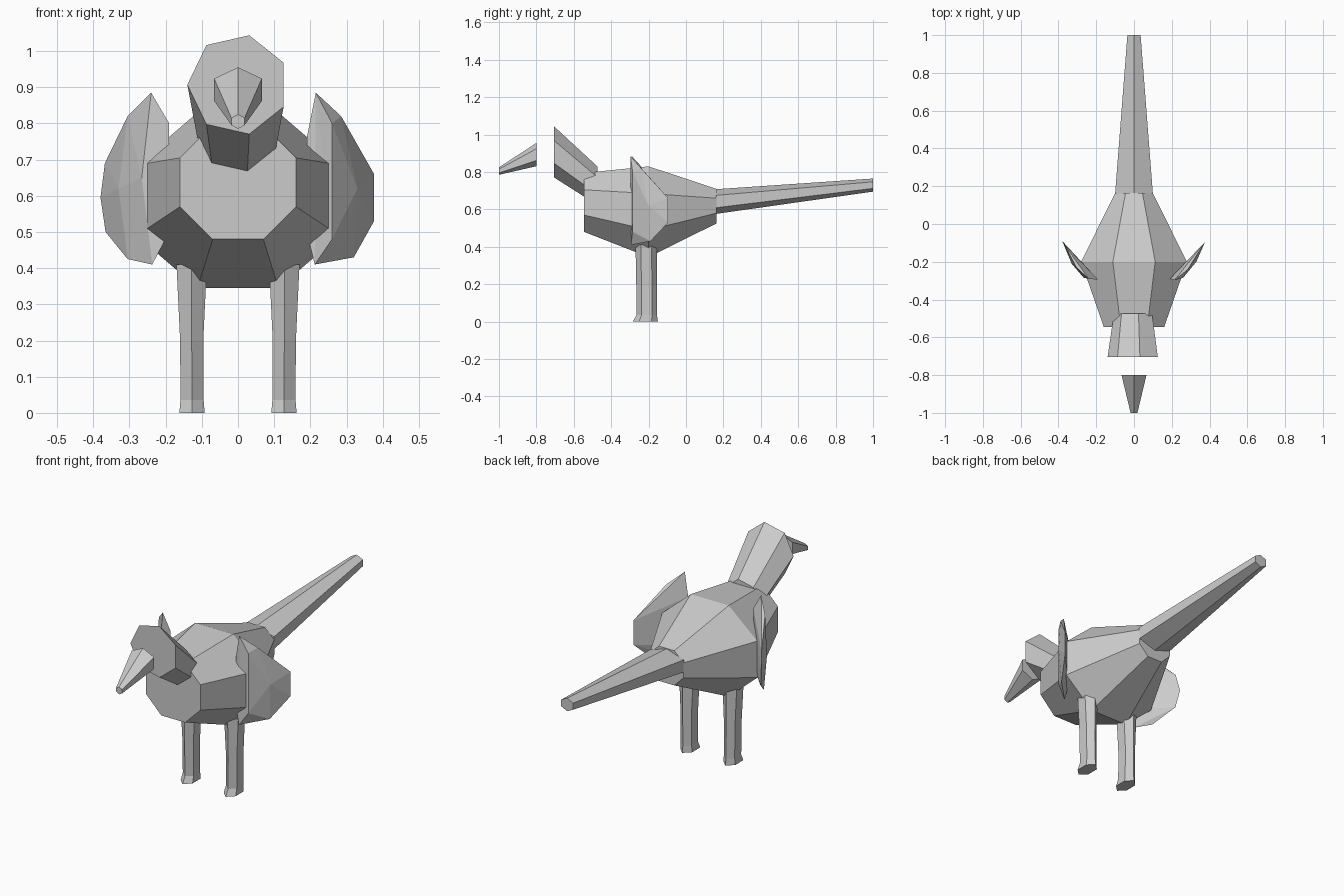
import bpy, bmesh
from math import cos, sin, pi

cube = bpy.data.objects.get("Cube")
if cube:
    bpy.data.objects.remove(cube)

GREY = (0.6, 0.6, 0.6, 1)
mat = bpy.data.materials.new("plain grey")
mat.use_nodes = True
mat.diffuse_color = GREY
mat.node_tree.nodes["Principled BSDF"].inputs["Base Color"].default_value = GREY


def finish(name, bm):
    bmesh.ops.recalc_face_normals(bm, faces=bm.faces)
    me = bpy.data.meshes.new(name)
    bm.to_mesh(me)
    bm.free()
    me.materials.append(mat)
    ob = bpy.data.objects.new(name, me)
    bpy.context.collection.objects.link(ob)
    return ob


def loft(name, rings):
    """Skin a series of equal-length point rings and cap both ends."""
    bm = bmesh.new()
    loops = [[bm.verts.new(p) for p in ring] for ring in rings]
    for a, b in zip(loops, loops[1:]):
        for i in range(len(a)):
            j = (i + 1) % len(a)
            bm.faces.new((a[i], a[j], b[j], b[i]))
    bm.faces.new(loops[0])
    bm.faces.new(loops[-1])
    return finish(name, bm)


def ring_y(n, y, z, rx, rz, start):
    """Regular ring facing along y; start is the first corner's angle."""
    angles = [start + 2 * pi * i / n for i in range(n)]
    return [(rx * cos(a), y, z + rz * sin(a)) for a in angles]


def body_ring(y, inner, outer, z0, z1, z2, z3):
    half = [(inner, z0), (outer, z1), (outer, z2), (inner, z3)]
    return ([(x, y, z) for x, z in half]
            + [(-x, y, z) for x, z in reversed(half)])


# Body: three eight-sided sections
loft("body", [
    body_ring(-0.545, 0.07, 0.16, 0.48, 0.57, 0.705, 0.795),
    body_ring(-0.2, 0.112, 0.28, 0.345, 0.49, 0.685, 0.83),
    body_ring(0.163, 0.045, 0.10, 0.525, 0.58, 0.66, 0.71)])

# Head and neck: one leaning seven-sided prism
loft("head", [ring_y(7, -0.705, 0.907, 0.14, 0.14, pi),
              ring_y(7, -0.473, 0.726, 0.106, 0.106, pi)])

# Beak and tail: tapered six-sided prisms with a ridge on top
R = cos(pi / 6)
loft("beak", [ring_y(6, -1.0, 0.805, 0.018 / R, 0.02, pi / 2),
              ring_y(6, -0.8, 0.893, 0.066 / R, 0.062, pi / 2)])
loft("tail", [ring_y(6, 0.16, 0.642, 0.10 / R, 0.066, pi / 2),
              ring_y(6, 1.0, 0.73, 0.035 / R, 0.035, pi / 2)])


# Legs: six-sided columns with slightly flared feet
def leg_ring(side, z, x, half_x, front, back):
    cy, ry = (front + back) / 2, (back - front) / 2
    angles = [pi / 2 + pi * i / 3 for i in range(6)]
    return [(side * x + half_x / R * cos(a), cy + ry * sin(a), z)
            for a in angles]


for side, name in ((1, "left_leg"), (-1, "right_leg")):
    loft(name, [leg_ring(side, 0.0, 0.127, 0.035, -0.285, -0.15),
                leg_ring(side, 0.035, 0.127, 0.032, -0.265, -0.155),
                leg_ring(side, 0.2, 0.128, 0.032, -0.266, -0.155),
                leg_ring(side, 0.41, 0.128, 0.042, -0.27, -0.155)])


# Wings: faceted lens shapes standing out from the sides
def wing(name, side, points):
    bm = bmesh.new()
    for x, y, z in points:
        bm.verts.new((side * x, y, z))
    bmesh.ops.convex_hull(bm, input=bm.verts)
    loose = [v for v in bm.verts if not v.link_faces]
    bmesh.ops.delete(bm, geom=loose, context='VERTS')
    finish(name, bm)


wing("left_wing", 1, [
    (0.215, -0.297, 0.885), (0.285, -0.24, 0.82), (0.376, -0.095, 0.66),
    (0.376, -0.095, 0.53), (0.32, -0.19, 0.43), (0.212, -0.295, 0.41),
    (0.19, -0.29, 0.76), (0.19, -0.29, 0.50),
    (0.26, -0.285, 0.80), (0.26, -0.285, 0.48), (0.33, -0.2, 0.62)])
wing("right_wing", -1, [
    (0.24, -0.29, 0.885), (0.305, -0.23, 0.82), (0.368, -0.11, 0.69),
    (0.38, -0.09, 0.595), (0.366, -0.11, 0.50), (0.305, -0.22, 0.425),
    (0.237, -0.285, 0.41), (0.19, -0.295, 0.80), (0.19, -0.295, 0.50),
    (0.266, -0.285, 0.65), (0.33, -0.21, 0.62)])
